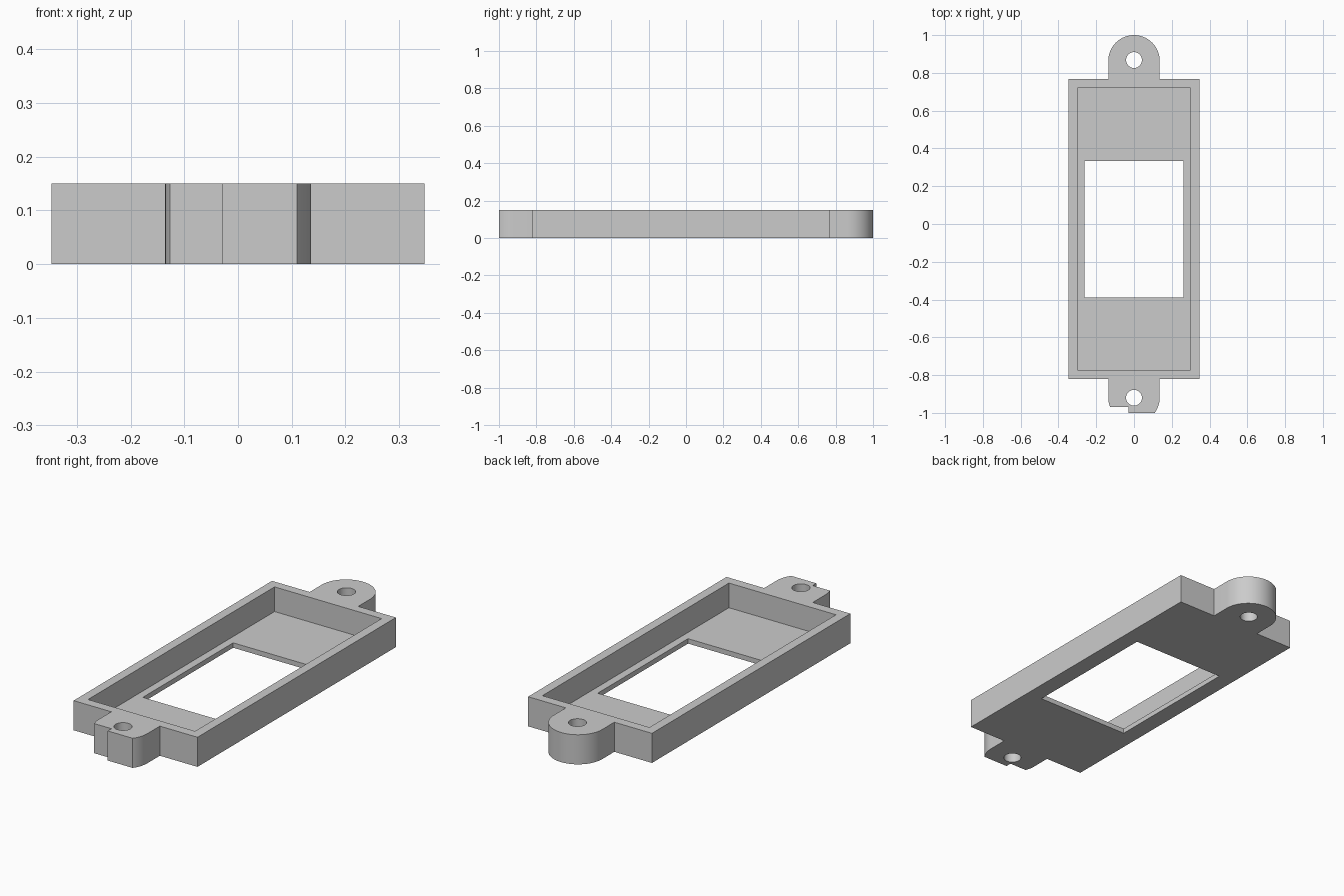
import bpy, bmesh
from math import sin, cos, asin, pi

if "Cube" in bpy.data.objects:
    bpy.data.objects.remove(bpy.data.objects["Cube"])

W, Y0, Y1, H, FLOOR = 0.347, -0.82, 0.768, 0.15, 0.025
R, TOP_Y, BOT_Y, HOLE = 0.136, 0.864, -0.92, 0.042


def arc(cy, r, a0, a1, n):
    return [(r * cos(a0 + (a1 - a0) * i / n), cy + r * sin(a0 + (a1 - a0) * i / n))
            for i in range(n + 1)]


def rect(x, y0, y1):
    return [(-x, y0), (x, y0), (x, y1), (-x, y1)]


def prism(name, pts, z0, z1):
    bm = bmesh.new()
    face = bm.faces.new([bm.verts.new((x, y, z0)) for x, y in pts])
    ext = bmesh.ops.extrude_face_region(bm, geom=[face])
    verts = [v for v in ext["geom"] if isinstance(v, bmesh.types.BMVert)]
    bmesh.ops.translate(bm, vec=(0, 0, z1 - z0), verts=verts)
    bmesh.ops.recalc_face_normals(bm, faces=bm.faces)
    me = bpy.data.meshes.new(name)
    bm.to_mesh(me)
    bm.free()
    ob = bpy.data.objects.new(name, me)
    bpy.context.collection.objects.link(ob)
    return ob


# Outline: rectangular body, round rear ear, trimmed and stepped front ear
cut_r = asin((1.0 + BOT_Y) / R)
cut_l = asin((0.97 + BOT_Y) / R)
outline = (
    [(-0.03, -1.0)] + arc(BOT_Y, R, -cut_r, 0, 8)
    + [(R, Y0), (W, Y0), (W, Y1), (R, Y1)]
    + arc(TOP_Y, R, 0, pi, 40)
    + [(-R, Y1), (-W, Y1), (-W, Y0), (-R, Y0)]
    + arc(BOT_Y, R, pi, pi + cut_l, 5) + [(-0.03, -0.97)]
)
frame = prism("mounting_frame", outline, 0, H)

# Tray pocket, window and screw holes
cutters = [
    prism("pocket_cutter", rect(0.3, -0.772, 0.721), FLOOR, H + 0.1),
    prism("window_cutter", rect(0.261, -0.389, 0.334), -0.1, H + 0.1),
]
for side, y in (("rear", 0.868), ("front", BOT_Y)):
    cutters.append(prism(side + "_hole_cutter", arc(y, HOLE, 0, 2 * pi, 32)[:-1], -0.1, H + 0.1))

bpy.context.view_layer.objects.active = frame
frame.select_set(True)
for c in cutters:
    m = frame.modifiers.new(c.name, 'BOOLEAN')
    m.operation, m.solver, m.object = 'DIFFERENCE', 'EXACT', c
    bpy.ops.object.modifier_apply(modifier=m.name)
    bpy.data.objects.remove(c)

bpy.ops.object.shade_smooth_by_angle(angle=0.5)
